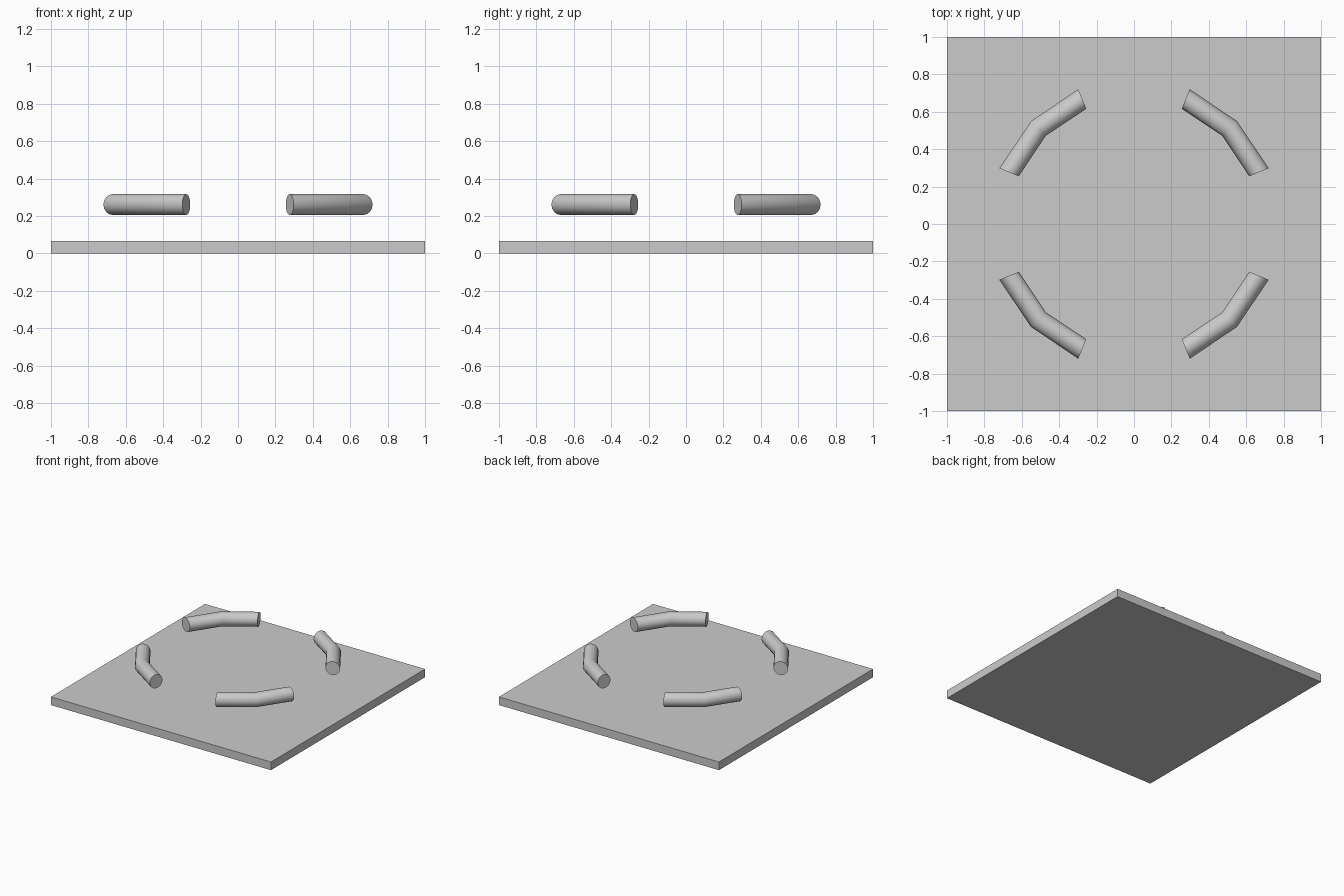
import bpy, bmesh
from math import sin, cos, pi, radians

if "Cube" in bpy.data.objects:
    bpy.data.objects.remove(bpy.data.objects["Cube"])

R, r, Z, SIDES = 0.723, 0.056, 0.261, 16

# Flat square base plate
bpy.ops.mesh.primitive_cube_add(size=1, location=(0, 0, 0.0335))
plate = bpy.context.object
plate.name = "base_plate"
plate.scale = (2, 2, 0.067)
bpy.ops.object.transform_apply(location=False, rotation=False, scale=True)


# Ring segment: round tube following two chords of a sixteen-sided ring
def ring_segment(name, mid):
    bm = bmesh.new()
    rings = []
    for off in (-22.5, 0, 22.5):
        a = radians(mid + off)
        ring = []
        for i in range(SIDES):
            t = 2 * pi * i / SIDES
            d = R + r * cos(t)
            ring.append(bm.verts.new((d * cos(a), d * sin(a), Z + r * sin(t))))
        rings.append(ring)
    for p, q in zip(rings, rings[1:]):
        for i in range(SIDES):
            j = (i + 1) % SIDES
            bm.faces.new((p[i], q[i], q[j], p[j]))
    bm.faces.new(rings[0])
    bm.faces.new(rings[-1][::-1])
    bmesh.ops.recalc_face_normals(bm, faces=bm.faces)
    me = bpy.data.meshes.new(name)
    bm.to_mesh(me)
    bm.free()
    ob = bpy.data.objects.new(name, me)
    bpy.context.collection.objects.link(ob)
    bpy.ops.object.select_all(action='DESELECT')
    ob.select_set(True)
    bpy.context.view_layer.objects.active = ob
    bpy.ops.object.shade_smooth_by_angle(angle=radians(40))


# Four floating segments, one over each corner
for k, corner in enumerate(("back_right", "back_left", "front_left", "front_right")):
    ring_segment("ring_segment_" + corner, 45 + 90 * k)
